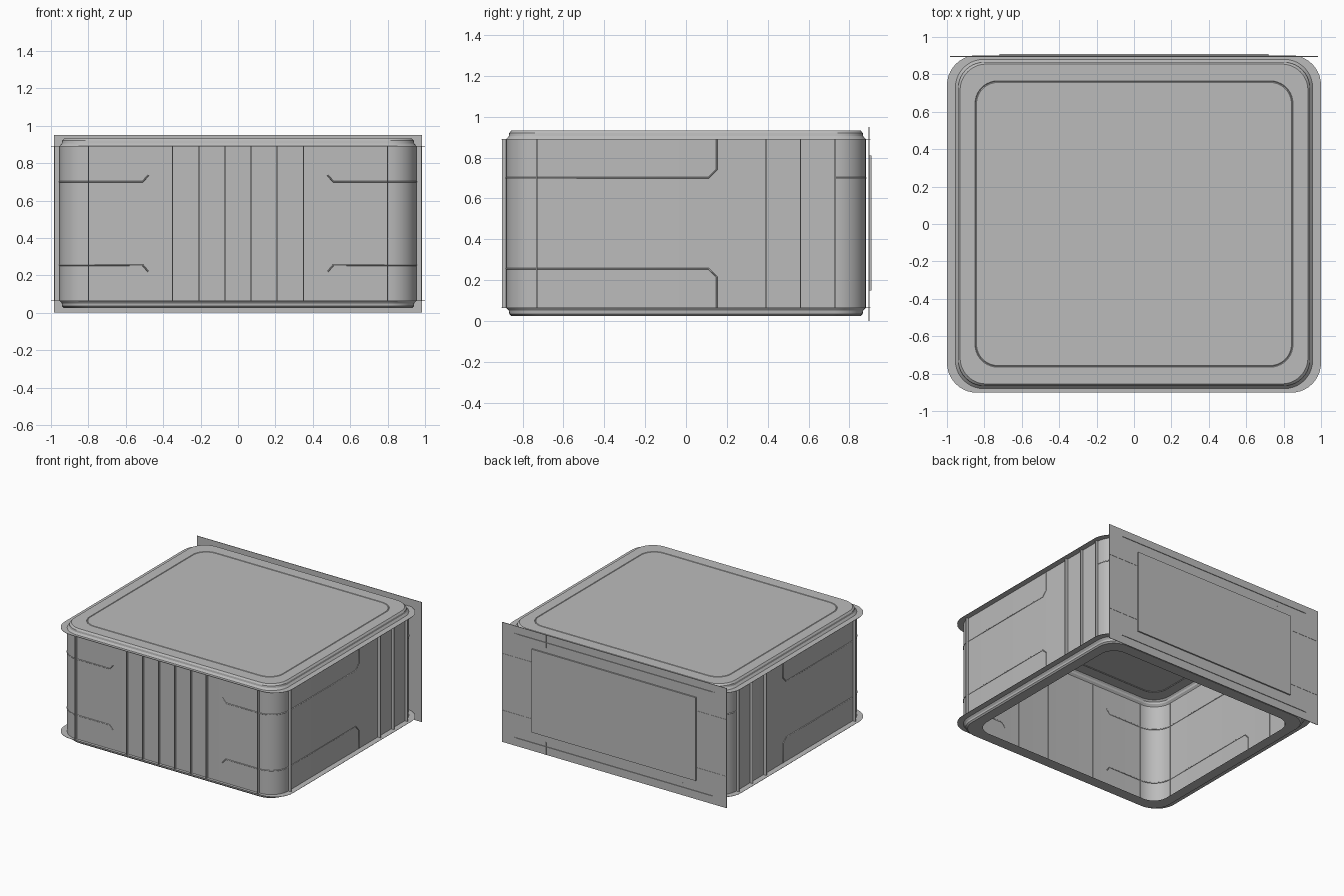
import bpy, bmesh
from math import sin, cos, pi

cube = bpy.data.objects.get("Cube")
if cube:
    bpy.data.objects.remove(cube, do_unlink=True)


def make_material(name, value):
    mat = bpy.data.materials.new(name)
    mat.use_nodes = True
    color = (value, value, value, 1)
    mat.diffuse_color = color
    mat.node_tree.nodes["Principled BSDF"].inputs["Base Color"].default_value = color
    return mat


grey = make_material("plain grey", 0.5)
HX, HY, R = 0.955, 0.88, 0.15          # wall half sizes and corner radius
LOW, HIGH = 0.065, 0.89                # flange heights
MID = LOW + HIGH


def finish(name, bm, smooth=False):
    mesh = bpy.data.meshes.new(name)
    bm.to_mesh(mesh)
    bm.free()
    obj = bpy.data.objects.new(name, mesh)
    bpy.context.collection.objects.link(obj)
    mesh.materials.append(grey)
    if smooth:
        bpy.ops.object.select_all(action='DESELECT')
        obj.select_set(True)
        bpy.context.view_layer.objects.active = obj
        bpy.ops.object.shade_smooth_by_angle(angle=pi / 7)
    return obj


def rounded_rect(hx, hy, r, steps=10):
    pts = []
    for q, (sx, sy) in enumerate([(1, 1), (-1, 1), (-1, -1), (1, -1)]):
        for i in range(steps + 1):
            a = (q + i / steps) * pi / 2
            pts.append((sx * (hx - r) + r * cos(a), sy * (hy - r) + r * sin(a)))
    return pts


def skin(name, rings, cap=False):
    """Bridge rounded rectangles given as (half x, half y, radius, z)."""
    bm = bmesh.new()
    loops = [[bm.verts.new((x, y, z)) for x, y in rounded_rect(hx, hy, r)]
             for hx, hy, r, z in rings]
    for a, b in zip(loops, loops[1:]):
        n = len(a)
        for i in range(n):
            j = (i + 1) % n
            bm.faces.new((a[i], a[j], b[j], b[i]))
    if cap:
        bm.faces.new(loops[-1])
    return finish(name, bm, True)


def box(name, x, y, z):
    """Box spanning the given (min, max) pairs."""
    bm = bmesh.new()
    bmesh.ops.create_cube(bm, size=1)
    for v in bm.verts:
        v.co = [lo + (c + 0.5) * (hi - lo) for c, (lo, hi) in zip(v.co, (x, y, z))]
    return finish(name, bm)


def seam(name, pts):
    curve = bpy.data.curves.new(name, 'CURVE')
    curve.dimensions = '3D'
    curve.bevel_depth = 0.004
    curve.bevel_resolution = 0
    line = curve.splines.new('POLY')
    line.points.add(len(pts) - 1)
    for p, co in zip(line.points, pts):
        p.co = (*co, 1)
    obj = bpy.data.objects.new(name, curve)
    bpy.context.collection.objects.link(obj)
    curve.materials.append(grey)


# Hollow shell: open underside, stepped rims, closed top
skin("shell", [
    (0.85, 0.765, 0.12, 0.025), (0.93, 0.855, 0.14, 0.025),
    (0.94, 0.865, 0.14, 0.035), (0.942, 0.867, 0.14, 0.05),
    (HX, HY, R, LOW), (HX, HY, R, HIGH),
    (0.942, 0.867, 0.14, 0.905), (0.94, 0.865, 0.14, 0.92),
    (0.93, 0.855, 0.14, 0.932), (0.85, 0.765, 0.12, 0.932),
    (0.847, 0.762, 0.12, 0.928), (0.842, 0.757, 0.115, 0.932)], cap=True)

# Thin flanges round the walls
for name, z in (("lower_flange", LOW), ("upper_flange", HIGH)):
    skin(name, [(HX, HY, R, z - 0.001), (1.0, 0.902, 0.16, z - 0.001),
                (1.0, 0.902, 0.16, z + 0.001), (HX, HY, R, z + 0.001)])

# Upright ribs on the front and side walls
W = 0.003
for x in (-0.8, -0.35, -0.21, -0.07, 0.07, 0.21, 0.35, 0.8):
    box("front_rib", (x - W, x + W), (-0.9, -HY + W), (LOW, HIGH))
for s in (-1, 1):
    for y in (-0.73, 0.39, 0.56, 0.73):
        box("side_rib", sorted((s * (HX - W), s * 0.98)), (y - W, y + W), (LOW, HIGH))

# Seams wrapping the corners, mirrored side to side and top to bottom
arc = [(HX - R + R * sin(a), -HY + R - R * cos(a), 0.7)
       for a in (i * pi / 20 for i in range(11))]
front_path = [(0.48, -HY, 0.735), (0.45 + 0.06, -HY, 0.7)] + arc + [
    (HX, 0.11, 0.7), (HX, 0.15, 0.74), (HX, 0.15, HIGH)]
back_path = [(x, -y, z) for x, y, z in arc]
for s in (-1, 1):
    seam("upper_seam", [(s * x, y, z) for x, y, z in front_path])
    seam("lower_seam", [(s * x, y, MID - z) for x, y, z in front_path])
    seam("back_corner_seam", [(s * x, y, z) for x, y, z in back_path])

# Flat back plate with raised panel and shallow seams
box("back_plate", (-0.985, 0.985), (0.893, 0.897), (0, 0.95))
box("back_panel", (-0.72, 0.72), (0.896, 0.908), (0.15, 0.81))
for s in (-1, 1):
    for z in (0.25, 0.7):
        box("plate_seam", sorted((s * 0.72, s * 0.985)), (0.896, 0.899), (z - W, z + W))
    for z in ((0, 0.1), (0.85, 0.95)):
        box("plate_tick", (s * 0.6 - W, s * 0.6 + W), (0.896, 0.899), z)
